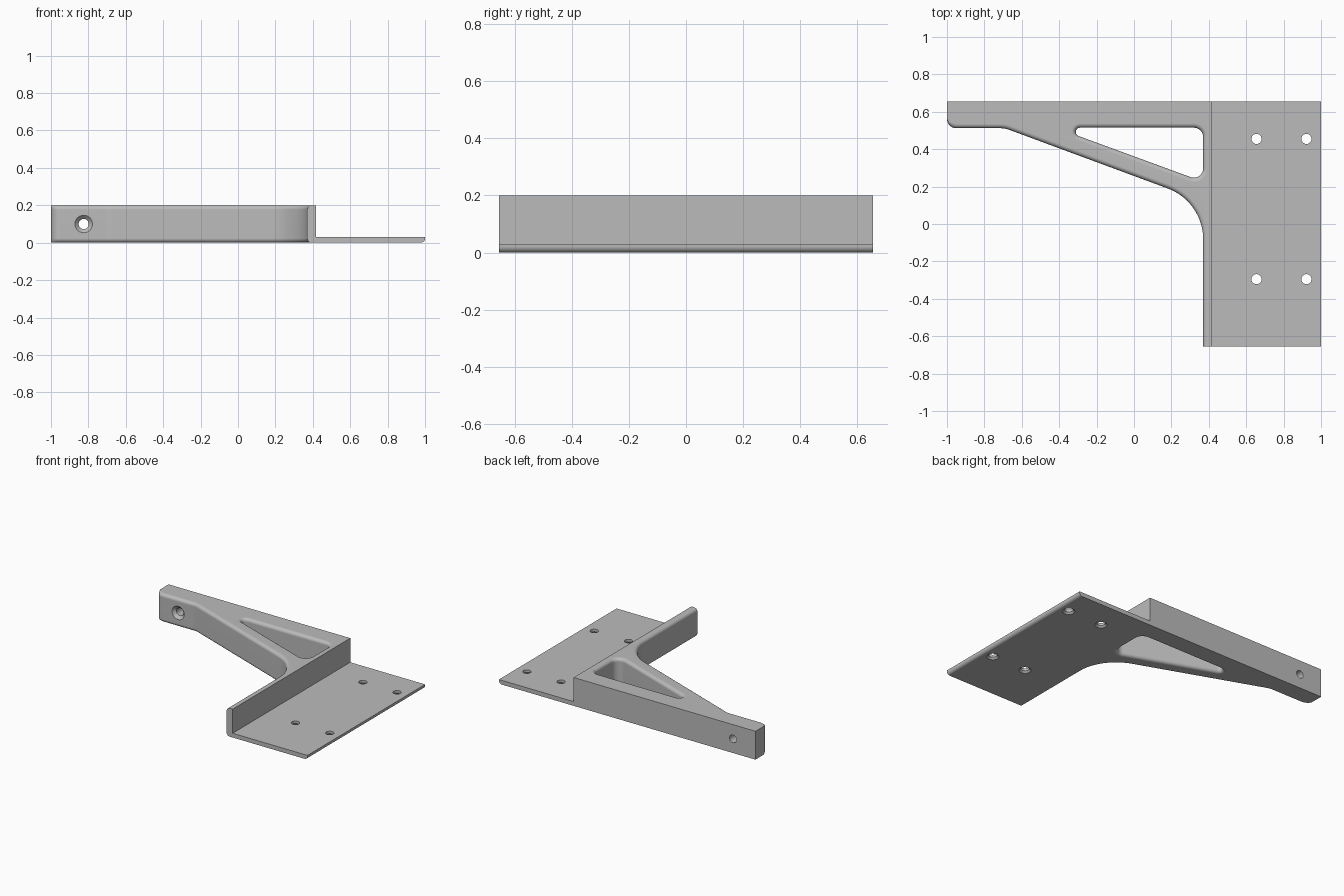
import bpy, bmesh
from math import sin, cos, pi, tan, radians
from mathutils import Vector, Matrix

if "Cube" in bpy.data.objects:
    bpy.data.objects.remove(bpy.data.objects["Cube"], do_unlink=True)

HEIGHT, HALF, FILLET = 0.2, 0.655, 0.023
WEB_IN, WEB_OUT = 0.37, 0.417

grey = bpy.data.materials.new("plain grey")
grey.use_nodes = True
colour = (0.5, 0.5, 0.5, 1)
grey.diffuse_color = colour
grey.node_tree.nodes["Principled BSDF"].inputs["Base Color"].default_value = colour


def make_object(name, bm):
    bmesh.ops.recalc_face_normals(bm, faces=bm.faces)
    mesh = bpy.data.meshes.new(name)
    bm.to_mesh(mesh)
    bm.free()
    mesh.materials.append(grey)
    ob = bpy.data.objects.new(name, mesh)
    bpy.context.collection.objects.link(ob)
    return ob


def round_corner(a, b, c, radius, steps):
    """Arc that replaces corner b between a and c."""
    a, b, c = Vector(a), Vector(b), Vector(c)
    u, v = (a - b).normalized(), (c - b).normalized()
    half = u.angle(v) / 2
    centre = b + (u + v).normalized() * radius / sin(half)
    start = b + u * radius / tan(half) - centre
    end = b + v * radius / tan(half) - centre
    sweep = start.angle_signed(end)
    return [centre + Matrix.Rotation(-sweep * i / steps, 2) @ start
            for i in range(steps + 1)]


def normals(points, closed):
    """Left-hand unit normals, mitred, along a path."""
    out, n = [], len(points)
    for i, p in enumerate(points):
        prev = points[i - 1] if closed or i else None
        nxt = points[(i + 1) % n] if closed or i < n - 1 else None
        dirs = [d.normalized() for d in
                ([p - prev] if prev else []) + ([nxt - p] if nxt else [])]
        d = sum(dirs, Vector((0, 0))).normalized()
        out.append(Vector((-d.y, d.x)) / d.dot(dirs[0]))
    return out


def cut(target, profile, location, axis_turn):
    """Cut a lathed hole: profile is (radius, depth) pairs."""
    bm = bmesh.new()
    seg, rings = 28, []
    for r, z in profile:
        rings.append([bm.verts.new((r * cos(2 * pi * i / seg), r * sin(2 * pi * i / seg), z))
                      for i in range(seg)])
    for lo, hi in zip(rings, rings[1:]):
        for i in range(seg):
            j = (i + 1) % seg
            bm.faces.new((lo[i], lo[j], hi[j], hi[i]))
    bm.faces.new(rings[0])
    bm.faces.new(rings[-1])
    cutter = make_object("hole_cutter", bm)
    cutter.hide_render = True
    cutter.matrix_world = Matrix.Translation(location) @ Matrix.Rotation(axis_turn, 4, 'X')
    mod = target.modifiers.new("hole", 'BOOLEAN')
    mod.operation, mod.solver, mod.object = 'DIFFERENCE', 'EXACT', cutter
    bpy.context.view_layer.objects.active = target
    bpy.ops.object.modifier_apply(modifier=mod.name)
    bpy.data.objects.remove(cutter, do_unlink=True)


def finish(ob):
    bpy.ops.object.select_all(action='DESELECT')
    ob.select_set(True)
    bpy.context.view_layer.objects.active = ob
    bpy.ops.object.shade_smooth_by_angle(angle=radians(30))
    mod = ob.modifiers.new("clean_shading", 'WEIGHTED_NORMAL')
    mod.keep_sharp = True


# Arm, strut and web: filleted front edge path, then square back corners
corners = [((-1, HALF), 0), ((-1, 0.512), 0.05), ((-0.69, 0.512), 0.12),
           ((WEB_IN, 0.12), 0.29), ((WEB_IN, -HALF), 0)]
front = []
for (a, _), (b, r), (c, _) in zip(corners, corners[1:], corners[2:]):
    front += round_corner(a, b, c, r, 14 if r > 0.2 else 7)
front.append(Vector(corners[-1][0]))
front_shift = [n * min(1, i / 5) for i, n in enumerate(normals(front, False))]
back = [Vector((WEB_OUT, -HALF)), Vector((WEB_OUT, HALF)), Vector((-1, HALF))]
outer, outer_shift = front + back, front_shift + [Vector((0, 0))] * 3

# Triangular window, walked clockwise so its normals point into the metal
tri = [((-0.418, 0.515), 0.023), ((WEB_IN, 0.515), 0.05), ((WEB_IN, 0.226), 0.05)]
window = []
for i, (b, r) in enumerate(tri):
    window += round_corner(tri[i - 1][0], b, tri[(i + 1) % 3][0], r, 8)
window_shift = normals(window, True)

levels = []
STEPS = 6
for i in range(STEPS + 1):
    t = pi / 2 * i / STEPS
    levels.append((FILLET * (1 - cos(t)), FILLET * (1 - sin(t))))
levels = [(z, d) for z, d in levels]
levels += [(HEIGHT - z, d) for z, d in reversed(levels)]

bm = bmesh.new()
caps = {0: [], len(levels) - 1: []}
for path, shift in ((outer, outer_shift), (window, window_shift)):
    n, rings = len(path), []
    for z, d in levels:
        rings.append([bm.verts.new((*(p + s * d), z)) for p, s in zip(path, shift)])
    for lo, hi in zip(rings, rings[1:]):
        for i in range(n):
            j = (i + 1) % n
            bm.faces.new((lo[i], lo[j], hi[j], hi[i]))
    for k in caps:
        caps[k] += [bm.edges.get((rings[k][i], rings[k][(i + 1) % n])) for i in range(n)]
for edges in caps.values():
    bmesh.ops.triangle_fill(bm, edges=edges, use_beauty=True)
bracket = make_object("arm_strut_and_web", bm)

# Screw hole through the arm, countersunk at the front
cut(bracket, [(0.067, -0.02), (0.027, 0.02), (0.027, 0.3)], (-0.825, 0.512, 0.1), -pi / 2)
finish(bracket)

# Base flange with a rounded lower outer edge
profile = [Vector((WEB_OUT, 0.03)), Vector((WEB_OUT, 0))]
profile += round_corner((WEB_OUT, 0), (1, 0), (1, 0.03), 0.022, 6)
profile.append(Vector((1, 0.03)))
bm = bmesh.new()
face = bm.faces.new([bm.verts.new((p.x, -HALF, p.y)) for p in profile])
new = bmesh.ops.extrude_face_region(bm, geom=[face])["geom"]
bmesh.ops.translate(bm, vec=(0, 2 * HALF, 0),
                    verts=[v for v in new if isinstance(v, bmesh.types.BMVert)])
flange = make_object("base_flange", bm)

# Four mounting holes, countersunk from below
for x in (0.655, 0.922):
    for y in (0.455, -0.295):
        cut(flange, [(0.051, -0.012), (0.027, 0.012), (0.027, 0.06)], (x, y, 0), 0)
finish(flange)
